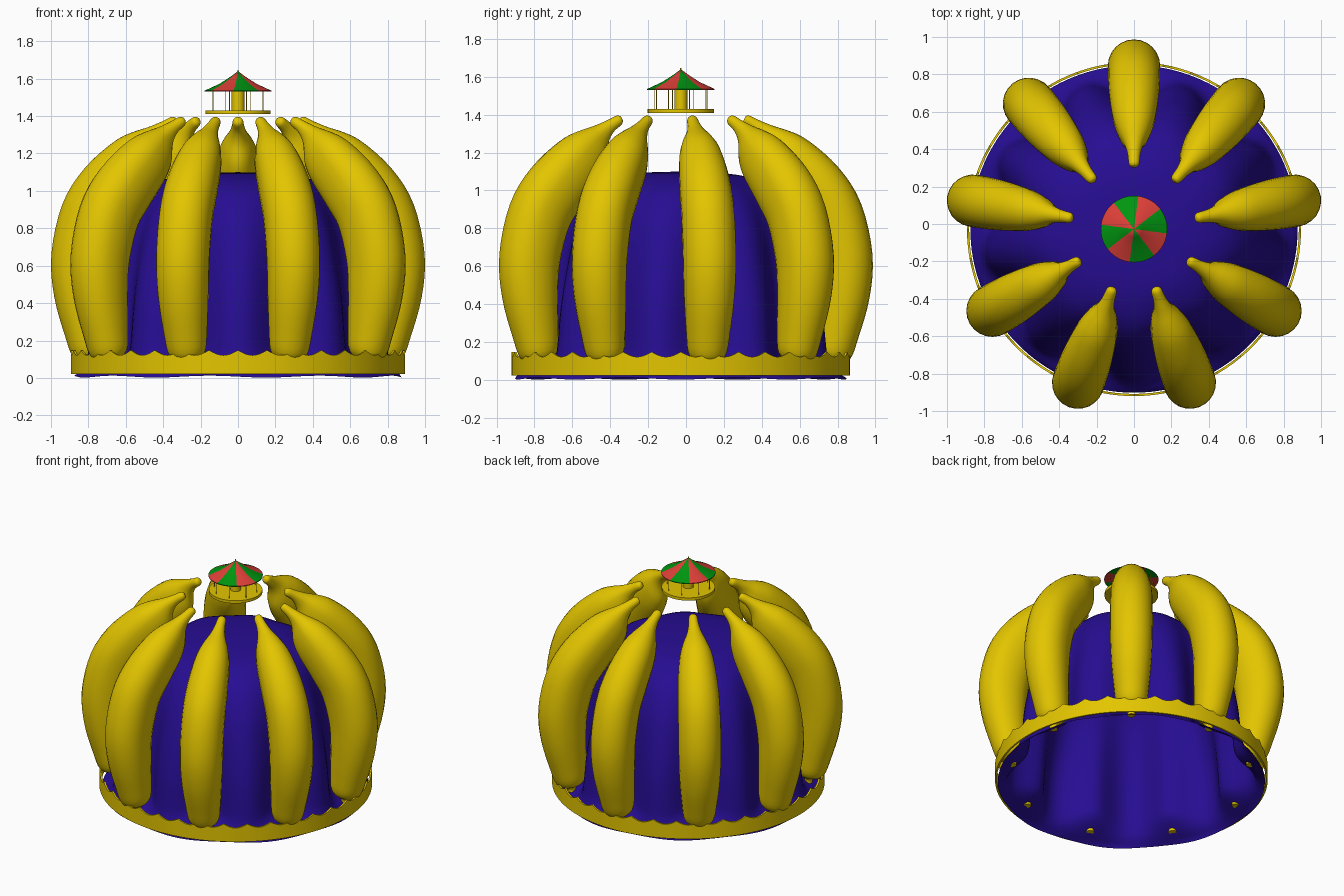
import bpy, bmesh
from math import sin, cos, pi, radians, atan2
from mathutils import Vector

if "Cube" in bpy.data.objects:
    bpy.data.objects.remove(bpy.data.objects["Cube"])

CY = -0.027  # common axis of the crown


def material(name, rgb):
    m = bpy.data.materials.new(name)
    m.diffuse_color = (*rgb, 1)
    m.use_nodes = True
    m.node_tree.nodes["Principled BSDF"].inputs["Base Color"].default_value = m.diffuse_color
    return m


yellow = material("yellow", (0.77, 0.56, 0.0))
blue = material("blue", (0.02, 0.004, 0.29))
red = material("red", (0.73, 0.05, 0.04))
green = material("green", (0.0, 0.3, 0.005))


def spline(pts, steps):
    """Catmull-Rom through points of any dimension."""
    p = [pts[0]] + pts + [pts[-1]]
    out = []
    for i in range(1, len(p) - 2):
        for s in range(steps):
            t = s / steps
            out.append(tuple(
                0.5 * (2 * b + (c - a) * t + (2 * a - 5 * b + 4 * c - d) * t * t
                       + (3 * b - a - 3 * c + d) * t ** 3)
                for a, b, c, d in zip(p[i - 1], p[i], p[i + 1], p[i + 2])))
    return out + [tuple(pts[-1])]


def loft(name, rings, mats, cap=False, loc=(0, CY, 0), sharp=50):
    """Skin a list of equal-length vertex rings."""
    bm = bmesh.new()
    vs = [[bm.verts.new(v) for v in r] for r in rings]
    n = len(vs[0])
    for a, b in zip(vs, vs[1:]):
        for i in range(n):
            bm.faces.new((a[i], a[(i + 1) % n], b[(i + 1) % n], b[i]))
    if cap:
        bm.faces.new(vs[0])
        bm.faces.new(vs[-1])
    bmesh.ops.remove_doubles(bm, verts=bm.verts, dist=1e-5)
    bmesh.ops.recalc_face_normals(bm, faces=bm.faces)
    me = bpy.data.meshes.new(name)
    bm.to_mesh(me)
    bm.free()
    for m in mats:
        me.materials.append(m)
    ob = bpy.data.objects.new(name, me)
    ob.location = loc
    bpy.context.collection.objects.link(ob)
    bpy.ops.object.select_all(action='DESELECT')
    ob.select_set(True)
    bpy.context.view_layer.objects.active = ob
    bpy.ops.object.shade_smooth_by_angle(angle=radians(sharp))
    return ob


def lathe(name, profile, mats, n=48, loc=(0, CY, 0), cap=False):
    rings = [[(r * cos(2 * pi * i / n), r * sin(2 * pi * i / n), z) for i in range(n)]
             for r, z in profile]
    return loft(name, rings, mats, cap, loc, 35)


# Fabric dome: (radius, height, pinch depth under each banana)
dome_pts = [(0, 1.10, 0), (0.22, 1.092, 0.002), (0.40, 1.06, 0.012), (0.55, 0.975, 0.03),
            (0.665, 0.8, 0.06), (0.74, 0.58, 0.095), (0.785, 0.38, 0.12), (0.805, 0.2, 0.125),
            (0.815, 0.12, 0.11), (0.835, 0.06, 0.055), (0.875, 0.012, 0.0)]
dome_rings = []
N = 144
for r, z, d in spline(dome_pts, 4):
    ring = []
    for i in range(N):
        a = 2 * pi * i / N
        pinch = ((1 + cos(9 * (a - pi / 2))) / 2) ** 1.1
        rr = max(r - d * pinch, 0)
        zz = z - (0.01 * (1 + cos(9 * a)) / 2 if z < 0.02 else 0)
        ring.append((rr * cos(a), rr * sin(a), zz))
    dome_rings.append(ring)
loft("fabric_dome", dome_rings, [blue], sharp=80)

# Bananas: (distance from axis, height, half width, extra inner thickness), nine around
path = [(0.79, 0.05, 0.026, 1), (0.792, 0.085, 0.034, 1), (0.80, 0.13, 0.096, 1.05),
        (0.825, 0.25, 0.116, 1.15), (0.863, 0.45, 0.134, 1.25), (0.872, 0.65, 0.14, 1.35),
        (0.822, 0.88, 0.139, 1.45), (0.727, 1.04, 0.133, 1.55), (0.60, 1.178, 0.113, 1.65),
        (0.52, 1.248, 0.085, 1.75), (0.455, 1.302, 0.05, 1.45), (0.40, 1.34, 0.034, 1.1),
        (0.35, 1.37, 0.028, 1), (0.335, 1.378, 0.016, 1)]
pts = spline(path, 4)
rings = []
for k, (r, z, w, f) in enumerate(pts):
    a, b = pts[max(k - 1, 0)], pts[min(k + 1, len(pts) - 1)]
    t = Vector((b[0] - a[0], 0, b[1] - a[1])).normalized()
    side = Vector((0, 1, 0))
    out = side.cross(t)
    ring = []
    for i in range(24):
        s = sin(2 * pi * i / 24)
        ring.append(Vector((r, 0, z)) + side * w * cos(2 * pi * i / 24)
                    + out * w * s * (f if s * out.x < 0 else 1))
    rings.append(ring)
banana = loft("banana_1", rings, [yellow], cap=True)
banana.rotation_euler.z = radians(90)
for k in range(1, 9):
    ob = banana.copy()
    ob.name = f"banana_{k + 1}"
    ob.rotation_euler.z = radians(90 + 40 * k)
    bpy.context.collection.objects.link(ob)

# Scalloped crown band, closed thin section
M = 288
band = []
for r, top in ((0.893, 0), (0.893, 1), (0.881, 1), (0.881, 0), (0.893, 0)):
    ring = []
    for i in range(M):
        a = 2 * pi * i / M
        z = 0.148 - 0.027 * abs(sin(18 * a)) if top else 0.022
        ring.append((r * cos(a), r * sin(a), z))
    band.append(ring)
loft("crown_band", band, [yellow], sharp=35)

# Miniature carousel floating on top
lathe("carousel_platform", [(0, 1.41), (0.175, 1.41), (0.175, 1.43), (0.155, 1.43), (0, 1.43)],
      [yellow])
lathe("carousel_column", [(0.034, 1.43), (0.034, 1.535)], [yellow], 24, cap=True)
roof = lathe("carousel_roof", [(0, 1.537), (0.178, 1.531), (0.178, 1.536), (0.10, 1.572),
                               (0.045, 1.607), (0, 1.64)], [red, green])
for p in roof.data.polygons:  # eight alternating wedges
    ang = atan2(p.center.y, p.center.x) + pi / 24
    p.material_index = int((ang + 4 * pi) // (pi / 4)) % 2 == 0
lathe("carousel_finial", [(0.004, 1.625), (0.004, 1.647)], [yellow], 10, cap=True)
for k in range(8):
    a = 2 * pi * (k + 0.4) / 8
    lathe(f"carousel_pole_{k + 1}", [(0.002, 1.428), (0.002, 1.536)], [yellow], 8,
          (0.145 * cos(a), CY + 0.145 * sin(a), 0), True)
